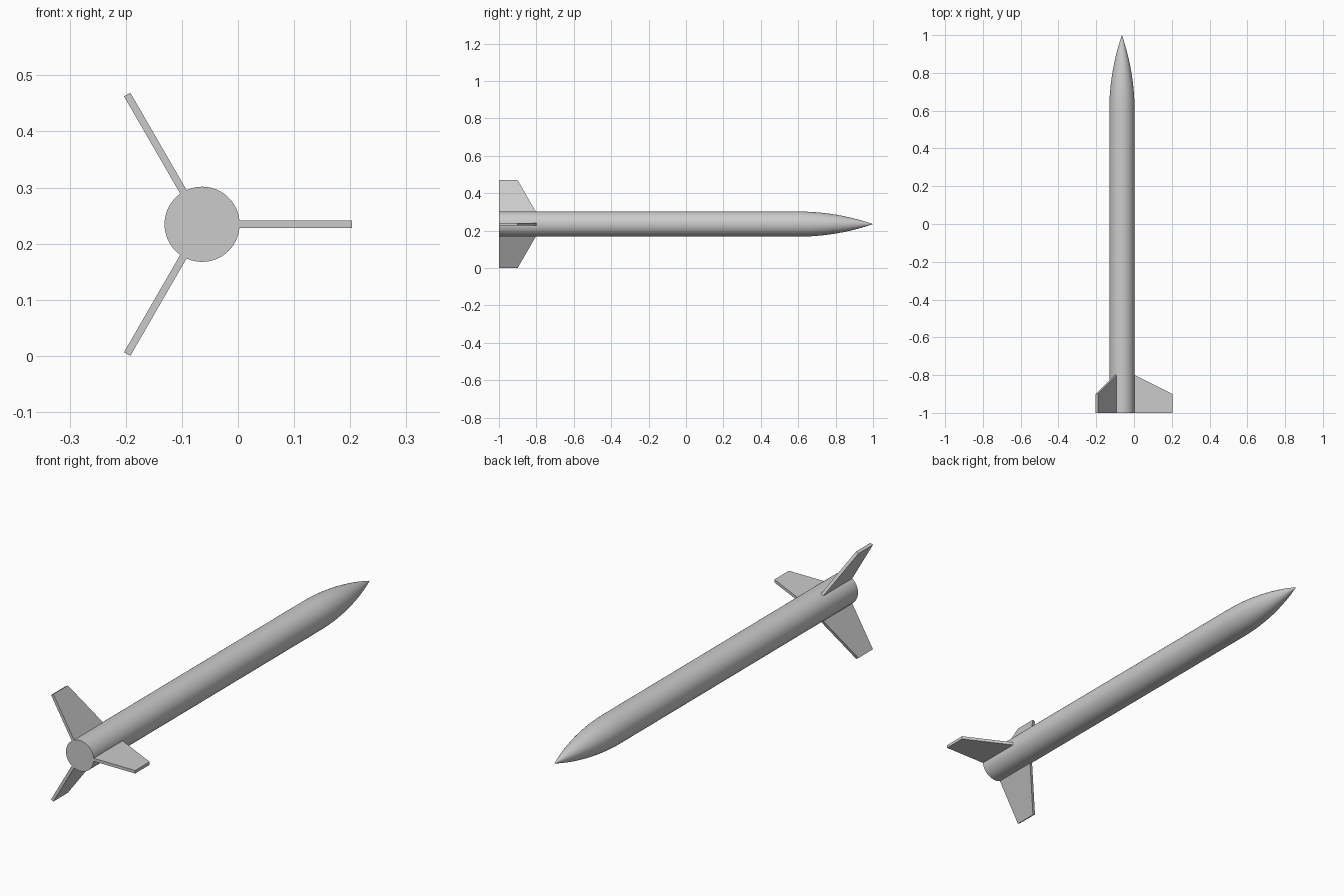
import bpy
import bmesh
import math
from mathutils import Matrix, Vector

cube = bpy.data.objects.get("Cube")
if cube:
    bpy.data.objects.remove(cube)

CENTRE = Vector((-0.064, 0, 0.2345))   # body axis runs along y
RADIUS = 0.067
NOSE_BASE, NOSE_LENGTH = 0.6, 0.4
FIN_TIP, FIN_THICKNESS = 0.267, 0.013

grey = bpy.data.materials.new("light grey")
grey.use_nodes = True
colour = (0.6, 0.6, 0.6, 1)
grey.diffuse_color = colour
grey.node_tree.nodes["Principled BSDF"].inputs["Base Color"].default_value = colour


def add_object(name, bm):
    bmesh.ops.recalc_face_normals(bm, faces=bm.faces)
    mesh = bpy.data.meshes.new(name)
    bm.to_mesh(mesh)
    bm.free()
    mesh.materials.append(grey)
    obj = bpy.data.objects.new(name, mesh)
    obj.location = CENTRE
    bpy.context.collection.objects.link(obj)
    return obj


# Body and tangent-ogive nose, turned from one profile
rho = (RADIUS ** 2 + NOSE_LENGTH ** 2) / (2 * RADIUS)
profile = [(0, -1), (RADIUS, -1)]
for i in range(25):
    t = NOSE_LENGTH * i / 24
    profile.append((max(0, math.sqrt(rho ** 2 - t ** 2) + RADIUS - rho), NOSE_BASE + t))
bm = bmesh.new()
verts = [bm.verts.new((r, y, 0)) for r, y in profile]
edges = [bm.edges.new(pair) for pair in zip(verts, verts[1:])]
bmesh.ops.spin(bm, geom=verts + edges, cent=(0, 0, 0), axis=(0, 1, 0),
               angle=math.tau, steps=64, use_merge=True)
bmesh.ops.remove_doubles(bm, verts=bm.verts, dist=1e-5)
body = add_object("body_and_nose", bm)
bpy.ops.object.select_all(action='DESELECT')
body.select_set(True)
bpy.context.view_layer.objects.active = body
bpy.ops.object.shade_smooth_by_angle(angle=math.radians(30))

# Three swept fins around the tail, roots sunk into the body
outline = [(RADIUS * 0.9, -1), (FIN_TIP, -1), (FIN_TIP, -0.9),
           (RADIUS, -0.8), (RADIUS * 0.9, -0.8)]
for i, name in enumerate(("left_fin", "upper_fin", "lower_fin")):
    bm = bmesh.new()
    face = bm.faces.new([bm.verts.new((x, y, -FIN_THICKNESS / 2)) for x, y in outline])
    extruded = bmesh.ops.extrude_face_region(bm, geom=[face])["geom"]
    top = [v for v in extruded if isinstance(v, bmesh.types.BMVert)]
    bmesh.ops.translate(bm, verts=top, vec=(0, 0, FIN_THICKNESS))
    bmesh.ops.rotate(bm, verts=bm.verts, cent=(0, 0, 0),
                     matrix=Matrix.Rotation(-i * math.tau / 3, 3, 'Y'))
    add_object(name, bm)
